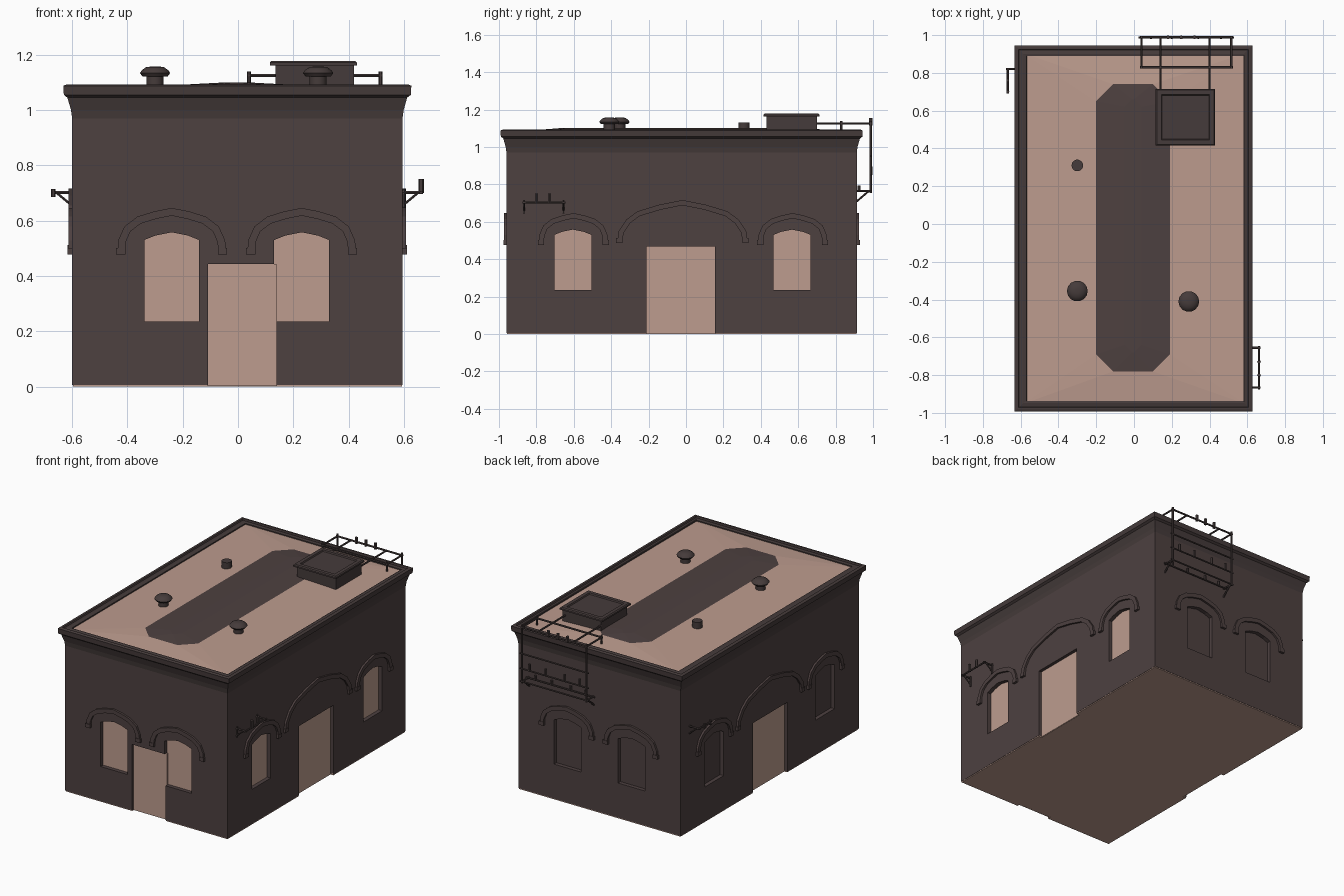
import bpy, bmesh, math
from mathutils import Vector

if "Cube" in bpy.data.objects:
    bpy.data.objects.remove(bpy.data.objects["Cube"])

X0, X1, Y0, Y1 = -0.6, 0.595, -0.96, 0.913      # outer wall faces


def material(name, rgb):
    m = bpy.data.materials.new(name)
    m.diffuse_color = (*rgb, 1)
    m.use_nodes = True
    m.node_tree.nodes["Principled BSDF"].inputs["Base Color"].default_value = m.diffuse_color
    return m


BRICK = material("dark_brick", (0.075, 0.052, 0.051))
TAN = material("tan", (0.509, 0.332, 0.272))
TRIM = material("dark_trim", (0.060, 0.044, 0.043))


def finish(bm, name, *mats):
    bmesh.ops.recalc_face_normals(bm, faces=bm.faces)
    me = bpy.data.meshes.new(name)
    bm.to_mesh(me)
    bm.free()
    ob = bpy.data.objects.new(name, me)
    bpy.context.collection.objects.link(ob)
    for m in mats:
        me.materials.append(m)
    return ob


def loft(bm, rings, cap=True):
    loops = [[bm.verts.new(p) for p in r] for r in rings]
    n = len(loops[0])
    for a, b in zip(loops, loops[1:]):
        for i in range(n):
            bm.faces.new((a[i], a[(i + 1) % n], b[(i + 1) % n], b[i]))
    if cap:
        bm.faces.new(loops[0])
        bm.faces.new(loops[-1])
    return loops


def box(bm, x0, x1, y0, y1, z0, z1):
    loft(bm, [[(x0, y0, z), (x1, y0, z), (x1, y1, z), (x0, y1, z)] for z in (z0, z1)])


def bar(bm, a, b, r=0.006):
    a, b = Vector(a), Vector(b)
    q = (b - a).to_track_quat('Z', 'Y')
    circle = [q @ Vector((r * math.cos(t * math.pi / 3), r * math.sin(t * math.pi / 3), 0)) for t in range(6)]
    loft(bm, [[a + c for c in circle], [b + c for c in circle]])


def on_wall(side, u, z, d):
    """Point on a wall: u along it, z up, d outward."""
    return {"front": (u, Y0 - d, z), "back": (u, Y1 + d, z),
            "right": (X1 + d, u, z), "left": (X0 - d, u, z)}[side]


def prism(bm, side, outline, d0, d1):
    loft(bm, [[on_wall(side, u, z, d) for u, z in outline] for d in (d0, d1)])


# Wall block
bm = bmesh.new()
box(bm, X0, X1, Y0, Y1, 0.006, 1.06)
walls = finish(bm, "walls", BRICK)


def opening(side, name, outline, depth, pane):
    # cut a recess, then set a thin panel at its back
    bm = bmesh.new()
    prism(bm, side, [(u, z if z > 0.1 else -0.03) for u, z in outline], -depth, 0.03)
    cutter = finish(bm, "cutter")
    cutter.hide_render = True
    mod = walls.modifiers.new("cut", 'BOOLEAN')
    mod.operation, mod.solver, mod.object = 'DIFFERENCE', 'EXACT', cutter
    bpy.context.view_layer.objects.active = walls
    bpy.ops.object.modifier_apply(modifier=mod.name)
    bpy.data.objects.remove(cutter)
    bm = bmesh.new()
    prism(bm, side, outline, -depth - 0.002, -depth + 0.004)
    finish(bm, side + "_" + name, pane)


def window_outline(c, w=0.099):
    return [(c - w, 0.235), (c + w, 0.235), (c + w, 0.53), (c + w * 0.6, 0.546), (c, 0.558),
            (c - w * 0.6, 0.546), (c - w, 0.53)]


def door_outline(a, b, top):
    return [(a, 0.002), (b, 0.002), (b, top), (a, top)]


SMALL = [(0.182, 0.48), (0.180, 0.525), (0.160, 0.570), (0.118, 0.602), (0.06, 0.620), (0, 0.632)]
LARGE = [(0.335, 0.49), (0.328, 0.545), (0.29, 0.602), (0.235, 0.643), (0.12, 0.678), (0, 0.702)]


def hood(side, name, c, half, scale=1.0):
    # moulding swept over an opening, with a rectangular section
    half = [(u * scale, z) for u, z in half]
    path = [Vector((-u, z)) for u, z in half] + [Vector(p) for p in half[-2::-1]]
    rings = []
    for i, p in enumerate(path):
        t = (path[min(i + 1, len(path) - 1)] - path[max(i - 1, 0)]).normalized()
        n = Vector((-t.y, t.x)) * 0.014
        rings.append([on_wall(side, c + q.x, q.y, d)
                      for q, d in ((p - n, -0.005), (p - n, 0.013), (p + n, 0.013), (p + n, -0.005))])
    bm = bmesh.new()
    loft(bm, rings)
    for s in (-1, 1):                            # small stop at each foot
        u, z = c + s * (half[0][0] + 0.002), half[0][1]
        prism(bm, side, [(u - .017, z - .003), (u + .017, z - .003), (u + .017, z + .022), (u - .017, z + .022)],
              -0.005, 0.016)
    finish(bm, side + "_" + name, BRICK)


# Windows, doors and hood mouldings
for side, centres, pane, k in (("front", (-0.24, 0.23), TAN, 1), ("back", (-0.238, 0.233), BRICK, 1),
                               ("right", (-0.605, 0.567), TAN, 0.94), ("left", (-0.605, 0.56), BRICK, 0.94)):
    for i, c in enumerate(centres):
        opening(side, f"window_{i + 1}", window_outline(c), 0.03, pane)
        hood(side, f"window_hood_{i + 1}", c + (0.003 if k < 1 else 0), SMALL, k)
for side in ("right", "left"):
    opening(side, "door", door_outline(-0.21, 0.155, 0.467), 0.025, TAN)
    hood(side, "door_hood", -0.019, LARGE)
opening("front", "door", door_outline(-0.108, 0.14, 0.444), 0.02, TAN)

# Pale floor slab, notched at the three doorways
xa, xb, ya, yb, n = X0 + 0.003, X1 - 0.002, Y0 + 0.003, Y1 - 0.002, 0.022
plan = [(xa, ya), (-0.108, ya), (-0.108, ya + n), (0.14, ya + n), (0.14, ya), (xb, ya),
        (xb, -0.21), (xb - n, -0.21), (xb - n, 0.155), (xb, 0.155), (xb, yb), (xa, yb),
        (xa, 0.155), (xa + n, 0.155), (xa + n, -0.21), (xa, -0.21)]
bm = bmesh.new()
loft(bm, [[(x, y, z) for x, y in plan] for z in (0.0, 0.012)])
finish(bm, "floor_slab", TAN)


# Flared cornice and parapet swept around the walls
def rect(o, z):
    dx = 0.008 if o < -0.02 else 0
    return [(X0 - o + dx, Y0 - o, z), (X1 + o + dx, Y0 - o, z), (X1 + o + dx, Y1 + o, z), (X0 - o + dx, Y1 + o, z)]


bm = bmesh.new()
section = [(0.0, 0.97), (0.004, 1.0), (0.017, 1.045), (0.03, 1.055), (0.032, 1.088), (0.022, 1.092),
           (0.012, 1.092), (0.008, 1.084), (-0.012, 1.088), (-0.024, 1.086), (-0.025, 1.05)]
loft(bm, [rect(o, z) for o, z in section], cap=False)
finish(bm, "cornice", TRIM)


# Low hipped roof: pale slopes, dark ridge panel
def octagon(x0, x1, y0, y1, c, z):
    return [(x0 + c, y0, z), (x1 - c, y0, z), (x1, y0 + c, z), (x1, y1 - c, z),
            (x1 - c, y1, z), (x0 + c, y1, z), (x0, y1 - c, z), (x0, y0 + c, z)]


bm = bmesh.new()
loops = loft(bm, [octagon(X0 + 0.02, X1 - 0.01, Y0 + 0.01, Y1 - 0.01, 0.001, 1.078),
                  octagon(-0.2, 0.19, -0.78, 0.74, 0.09, 1.092),
                  octagon(-0.05, 0.04, -0.68, 0.66, 0.04, 1.100)], cap=False)
bm.faces.new(loops[-1])
for f in bm.faces:
    if f.calc_center_median().z > 1.093:
        f.material_index = 1
finish(bm, "roof", TAN, BRICK)

# Roof hatch with overhanging framed lid
bm = bmesh.new()
box(bm, 0.135, 0.42, 0.43, 0.70, 1.07, 1.165)


def lid(i, z):
    return [(0.115 + i, 0.415 + i, z), (0.43 - i, 0.415 + i, z), (0.43 - i, 0.715 - i, z), (0.115 + i, 0.715 - i, z)]


loft(bm, [lid(0, 1.162), lid(0, 1.172), lid(0.006, 1.178), lid(0.03, 1.178), lid(0.034, 1.170)])
finish(bm, "roof_hatch", TRIM)


# Roof vents and pipe, turned profiles
def turned(name, x, y, profile, n=14):
    bm = bmesh.new()
    loft(bm, [[(x + r * math.cos(2 * math.pi * i / n), y + r * math.sin(2 * math.pi * i / n), z)
               for i in range(n)] for r, z in profile])
    ob = finish(bm, name, TRIM)
    bpy.ops.object.select_all(action='DESELECT')
    ob.select_set(True)
    bpy.context.view_layer.objects.active = ob
    bpy.ops.object.shade_smooth_by_angle(angle=math.radians(40))


for i, (x, y) in enumerate(((-0.30, -0.355), (0.29, -0.41))):
    turned(f"roof_vent_{i + 1}", x, y, [(0.031, 1.06), (0.031, 1.122), (0.046, 1.122), (0.055, 1.134),
                                        (0.048, 1.144), (0.033, 1.155), (0.012, 1.158)])
turned("roof_pipe", -0.30, 0.31, [(0.031, 1.06), (0.031, 1.13)])

# Rear wire rack: upper frame, hanging posts, lower crossarms
bm = bmesh.new()
XA, XB, YA, YB, ZT, ZL = 0.04, 0.515, 0.83, 0.988, 1.125, 0.765
for y in (YA, YB):
    bar(bm, (XA - 0.008, y, ZT), (XB + 0.008, y, ZT))
for x in (XA, XB):
    bar(bm, (x, YA, ZT), (x, YB, ZT))
    bar(bm, (x, YA, 1.08), (x, YA, 1.14), 0.007)
    bar(bm, (x, YB, ZL - 0.01), (x, YB, 1.14), 0.007)
    bar(bm, (x, Y1 - 0.01, ZL), (x, YB, ZL))
    bar(bm, (x, Y1 - 0.005, 0.705), (x, YB - 0.01, ZL))
for x in (0.14, 0.40):
    bar(bm, (x, 0.69, ZT), (x, YB, ZT))
for z in (ZL, 0.85, 0.95):
    bar(bm, (XA - 0.015, YB, z), (XB + 0.015, YB, z), 0.005)
bar(bm, (XA - 0.015, 0.925, ZL), (XB + 0.015, 0.925, ZL), 0.005)
for x in (0.18, 0.25, 0.32):
    bar(bm, (x, YB, ZT - 0.01), (x, YB, ZT + 0.03), 0.010)
for x in (0.09, 0.20, 0.34, 0.46):
    bar(bm, (x, YB, 0.85), (x, YB, 0.895), 0.009)
    bar(bm, (x, 0.925, ZL), (x, 0.925, ZL + 0.03), 0.008)
finish(bm, "rear_wire_rack", TRIM)

# Side wire brackets
bm = bmesh.new()
bar(bm, (0.662, -0.875, 0.702), (0.662, -0.645, 0.702))
for y in (-0.865, -0.655):
    bar(bm, (0.585, y, 0.702), (0.67, y, 0.702))
    bar(bm, (0.59, y, 0.65), (0.65, y, 0.70), 0.005)
    bar(bm, (0.6, y, 0.645), (0.6, y, 0.715), 0.006)
for y in (-0.80, -0.73):
    bar(bm, (0.662, y, 0.70), (0.662, y, 0.75), 0.010)
finish(bm, "right_wire_bracket", TRIM)
bm = bmesh.new()
bar(bm, (-0.59, 0.82, 0.702), (-0.677, 0.82, 0.702))
bar(bm, (-0.595, 0.82, 0.65), (-0.655, 0.82, 0.70), 0.005)
bar(bm, (-0.668, 0.825, 0.702), (-0.668, 0.69, 0.702))
for y in (0.70, 0.76):
    bar(bm, (-0.668, y, 0.685), (-0.668, y, 0.715), 0.008)
finish(bm, "left_wire_bracket", TRIM)
